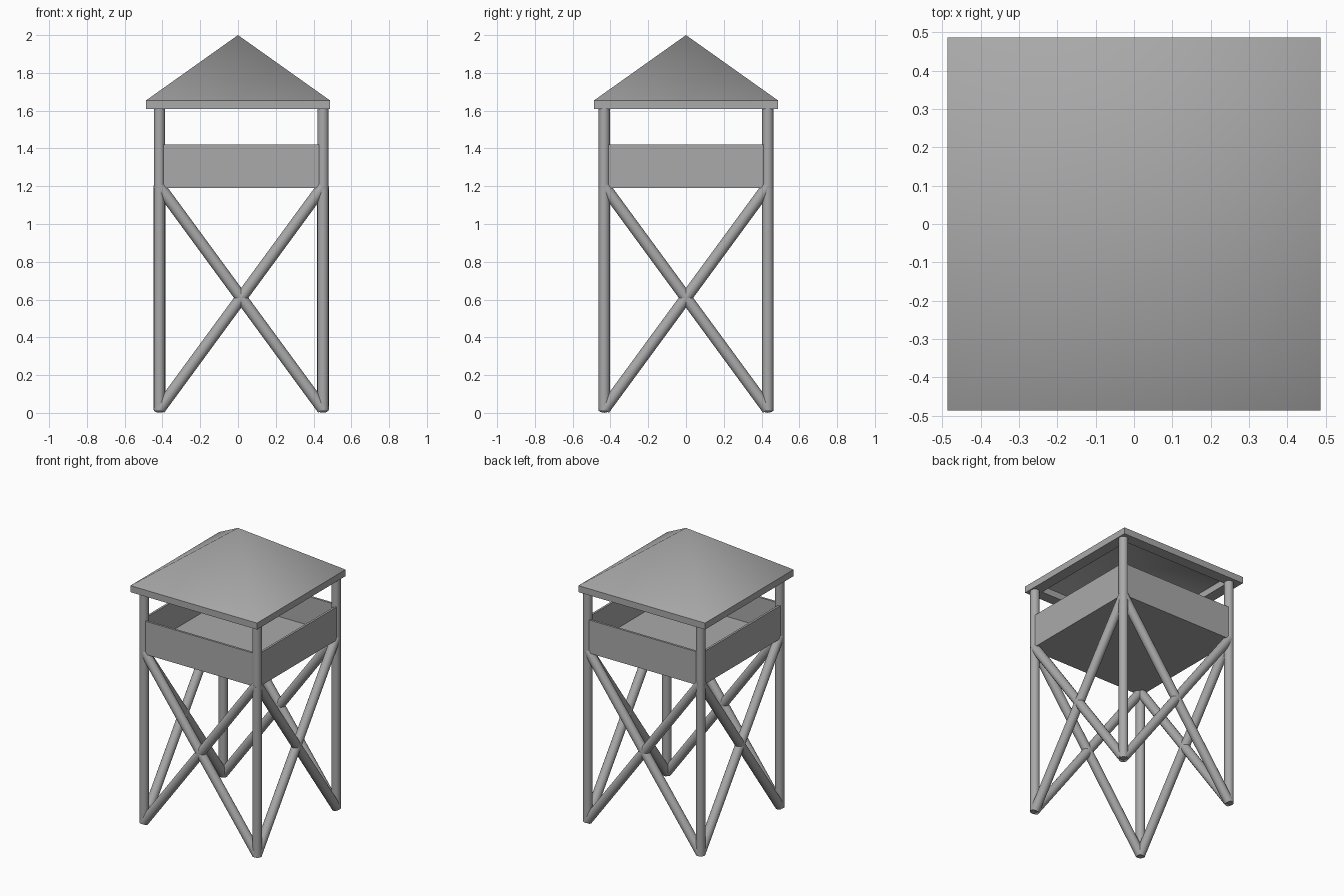
import bpy, bmesh, math
from mathutils import Vector

if "Cube" in bpy.data.objects:
    bpy.data.objects.remove(bpy.data.objects["Cube"], do_unlink=True)

grey = bpy.data.materials.new("weathered grey")
grey.use_nodes = True
COLOUR = (0.4, 0.4, 0.4, 1)
grey.diffuse_color = COLOUR
grey.node_tree.nodes["Principled BSDF"].inputs["Base Color"].default_value = COLOUR

CX = 0.017          # the frame sits slightly off the roof centre
HALF = 0.433        # post centre lines
FACE = HALF + 0.02  # outer face of the walls and floor
RADIUS = 0.03
DECK = 1.19


def finish(obj, name, smooth=None):
    obj.name = obj.data.name = name
    obj.data.materials.append(grey)
    if smooth:
        bpy.ops.object.select_all(action="DESELECT")
        obj.select_set(True)
        bpy.context.view_layer.objects.active = obj
        bpy.ops.object.shade_smooth_by_angle(angle=math.radians(smooth))
    return obj


def pole(name, start, end, radius=RADIUS):
    a, b = Vector(start), Vector(end)
    bpy.ops.mesh.primitive_cylinder_add(vertices=16, radius=radius, depth=(b - a).length,
                                        location=(a + b) / 2)
    obj = bpy.context.object
    obj.rotation_euler = (b - a).to_track_quat("Z", "Y").to_euler()
    return finish(obj, name, 40)


def box(name, centre, size):
    bpy.ops.mesh.primitive_cube_add(size=1, location=centre)
    obj = bpy.context.object
    obj.scale = size
    bpy.ops.object.transform_apply(location=False, rotation=False, scale=True)
    return finish(obj, name)


# Four corner posts running from the ground to the roof
corners = [(CX + sx * HALF, sy * HALF) for sx, sy in ((-1, -1), (1, -1), (1, 1), (-1, 1))]
for name, (x, y) in zip(("front_right", "front_left", "back_left", "back_right"), corners):
    pole(name + "_post", (x, y, 0.01), (x, y, 1.63))

# Crossed braces on every side
for i, side in enumerate(("front", "left", "back", "right")):
    a, b = corners[i], corners[(i + 1) % 4]
    pole(side + "_brace_rising", (*a, 0.019), (*b, 1.2), 0.031)
    pole(side + "_brace_falling", (*a, 1.2), (*b, 0.019), 0.031)

# Deck and parapet walls
box("floor", (CX, 0, DECK + 0.015), (2 * FACE, 2 * FACE, 0.03))
THICK, WALL_H = 0.015, 0.23
inset = FACE - THICK / 2
for side, s in (("front", -1), ("back", 1)):
    box(side + "_wall", (CX, s * inset, DECK + WALL_H / 2), (2 * HALF, THICK, WALL_H))
for side, s in (("right", -1), ("left", 1)):
    box(side + "_wall", (CX + s * inset, 0, DECK + WALL_H / 2), (THICK, 2 * HALF, WALL_H))

# Hollow pyramid roof: outer rim, slopes, and an inner shell joined under the eaves
bm = bmesh.new()


def ring(half, z):
    return [bm.verts.new((sx * half, sy * half, z))
            for sx, sy in ((-1, -1), (1, -1), (1, 1), (-1, 1))]


eave, INNER = 0.486, 0.41
rings = [ring(INNER, 1.655), ring(INNER, 1.61), ring(eave, 1.61), ring(eave, 1.655)]
for low, high in zip(rings, rings[1:]):
    for i in range(4):
        j = (i + 1) % 4
        bm.faces.new((low[i], low[j], high[j], high[i]))
for edge_ring, peak in ((rings[3], 2.0), (rings[0], 1.95)):
    apex = bm.verts.new((0, 0, peak))
    for i in range(4):
        bm.faces.new((edge_ring[i], edge_ring[(i + 1) % 4], apex))
bmesh.ops.recalc_face_normals(bm, faces=bm.faces)
mesh = bpy.data.meshes.new("roof")
bm.to_mesh(mesh)
bm.free()
roof = bpy.data.objects.new("roof", mesh)
bpy.context.collection.objects.link(roof)
finish(roof, "roof", 51)
